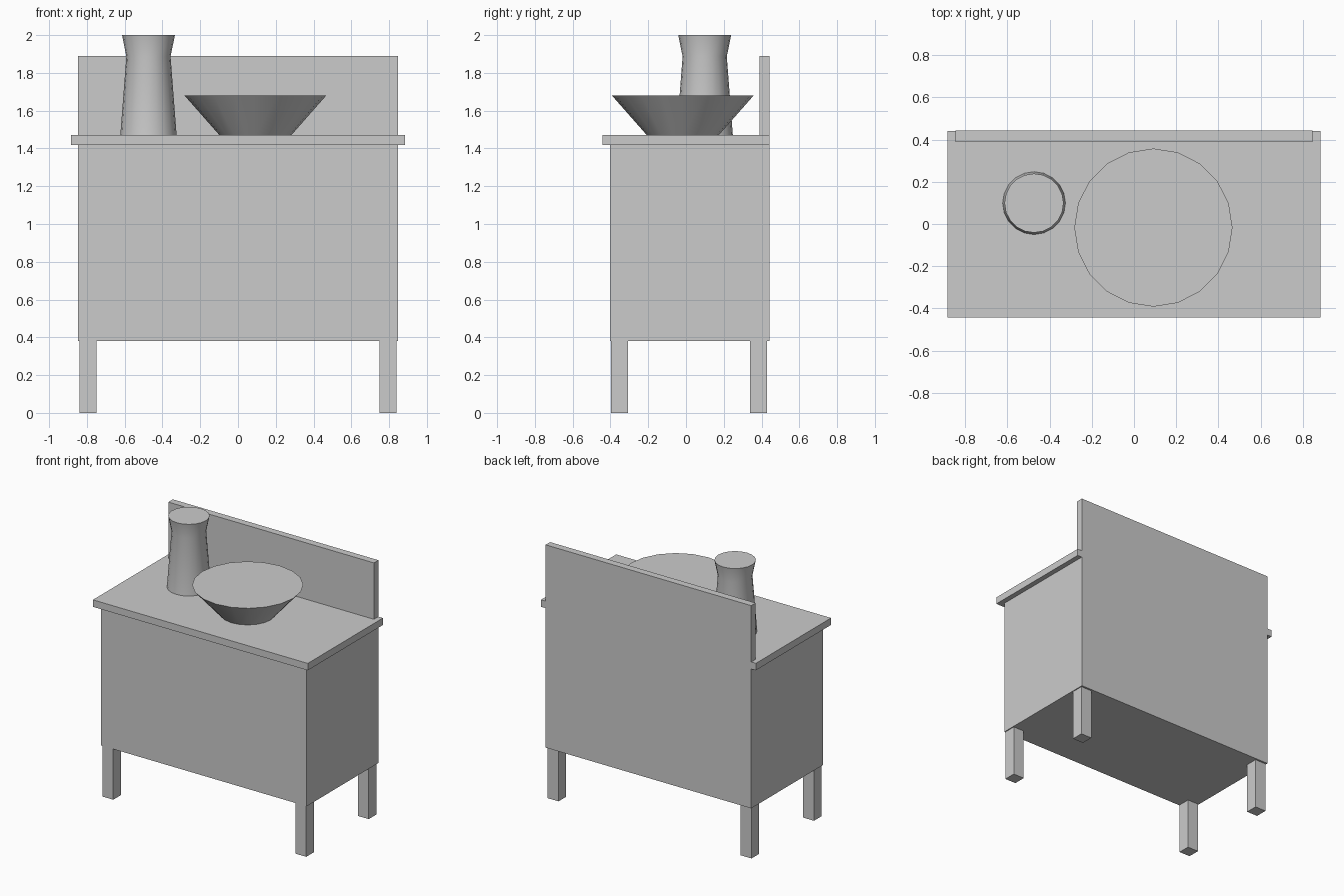
import bpy
import bmesh
from math import cos, sin, pi, radians

if "Cube" in bpy.data.objects:
    bpy.data.objects.remove(bpy.data.objects["Cube"])


def make_object(name, bm):
    bmesh.ops.recalc_face_normals(bm, faces=bm.faces)
    mesh = bpy.data.meshes.new(name)
    bm.to_mesh(mesh)
    bm.free()
    obj = bpy.data.objects.new(name, mesh)
    bpy.context.collection.objects.link(obj)
    return obj


def box(name, x, y, z):
    """Box from (min, max) ranges."""
    bm = bmesh.new()
    bmesh.ops.create_cube(bm, size=1)
    for v in bm.verts:
        v.co = [r[0] if c < 0 else r[1] for c, r in zip(v.co, (x, y, z))]
    return make_object(name, bm)


def extrude_profile(name, profile, half_width):
    """Side profile of (y, z) points, extruded across x."""
    bm = bmesh.new()
    face = bm.faces.new([bm.verts.new((-half_width, y, z)) for y, z in profile])
    out = bmesh.ops.extrude_face_region(bm, geom=[face])
    moved = [g for g in out["geom"] if isinstance(g, bmesh.types.BMVert)]
    bmesh.ops.translate(bm, verts=moved, vec=(2 * half_width, 0, 0))
    return make_object(name, bm)


def lathe(name, centre, profile, sides=20):
    """Closed round form from (radius, z) rings."""
    bm = bmesh.new()
    rings = [[bm.verts.new((centre[0] + r * cos(2 * pi * i / sides),
                            centre[1] + r * sin(2 * pi * i / sides), z))
              for i in range(sides)] for r, z in profile]
    for low, high in zip(rings, rings[1:]):
        for i in range(sides):
            j = (i + 1) % sides
            bm.faces.new((low[i], low[j], high[j], high[i]))
    bm.faces.new(rings[0])
    bm.faces.new(rings[-1])
    obj = make_object(name, bm)
    bpy.ops.object.select_all(action='DESELECT')
    obj.select_set(True)
    bpy.context.view_layer.objects.active = obj
    bpy.ops.object.shade_smooth_by_angle(angle=radians(30))
    return obj


BODY_Z, SLAB_Z, TOP_Z = 0.38, 1.418, 1.47
BACK = 0.443

# Cabinet with its raised back panel in one piece
extrude_profile("cabinet_body", [(-0.402, BODY_Z), (BACK, BODY_Z), (BACK, 1.89),
                                 (0.39, 1.89), (0.39, SLAB_Z), (-0.402, SLAB_Z)], 0.847)

# Countertop overhanging the front and sides
box("countertop", (-0.885, 0.885), (-BACK, BACK - 0.001), (SLAB_Z, TOP_Z))

# Four square legs
for depth, y in (("front", (-0.397, -0.306)), ("back", (0.338, 0.429))):
    for side, x in (("left", (-0.84, -0.75)), ("right", (0.75, 0.84))):
        box(f"{depth}_{side}_leg", x, y, (0, BODY_Z))

# Basin and jug on the countertop
lathe("basin", (0.092, -0.017), [(0.19, TOP_Z), (0.375, 1.68)])
lathe("jug", (-0.474, 0.099), [(0.149, TOP_Z), (0.117, 1.887), (0.14, 2.0)])
